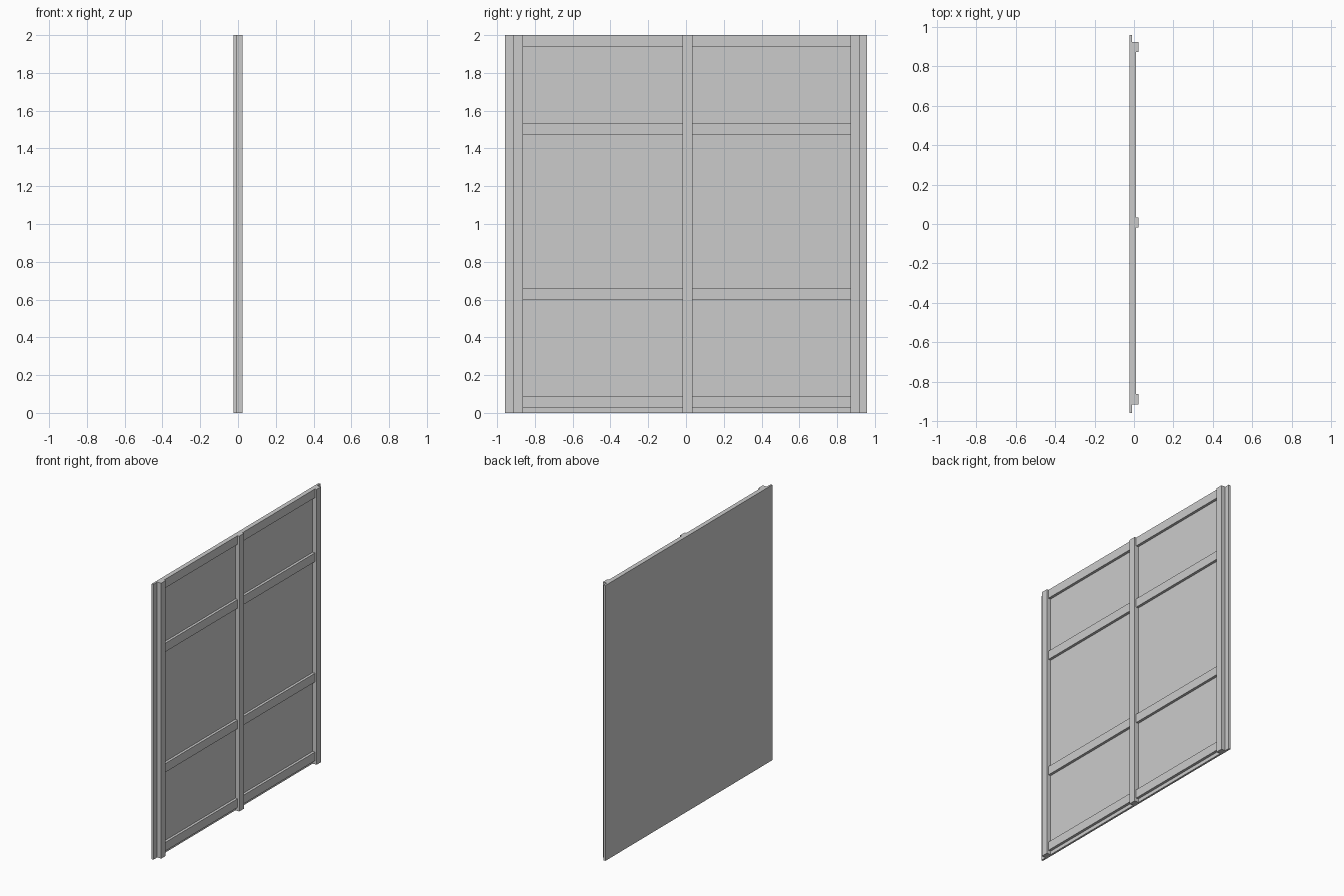
import bpy

cube = bpy.data.objects.get("Cube")
if cube:
    bpy.data.objects.remove(cube, do_unlink=True)

# Single grey finish
grey = bpy.data.materials.new("plain grey")
grey.use_nodes = True
color = (0.6, 0.6, 0.6, 1)
grey.diffuse_color = color
grey.node_tree.nodes["Principled BSDF"].inputs["Base Color"].default_value = color


def box(name, x, y, z):
    """Add a box spanning the given (low, high) ranges."""
    spans = (x, y, z)
    bpy.ops.mesh.primitive_cube_add(size=1, location=[(a + b) / 2 for a, b in spans])
    obj = bpy.context.object
    obj.name = name
    obj.scale = [b - a for a, b in spans]
    bpy.ops.object.transform_apply(location=False, rotation=False, scale=True)
    obj.data.materials.append(grey)
    return obj


BACK, SHEET, RAIL, POST = -0.023, -0.009, 0.010, 0.023
HEIGHT = 2.0

# Flat backing sheet
box("backing_sheet", (BACK, SHEET), (-0.957, 0.957), (0, HEIGHT))

# Upright posts
posts = {
    "front_post": (-0.914, -0.862),
    "middle_post": (-0.018, 0.034),
    "back_post": (0.870, 0.921),
}
for name, span in posts.items():
    box(name, (SHEET, POST), span, (0, HEIGHT))

# Cross rails fitted between neighbouring posts
rails = {"bottom": 0.026, "lower": 0.598, "upper": 1.473, "top": 1.937}
bays = {
    "front": (posts["front_post"][1], posts["middle_post"][0]),
    "back": (posts["middle_post"][1], posts["back_post"][0]),
}
for level, z in rails.items():
    for side, span in bays.items():
        box(f"{level}_rail_{side}", (SHEET, RAIL), span, (z, min(z + 0.063, HEIGHT)))
